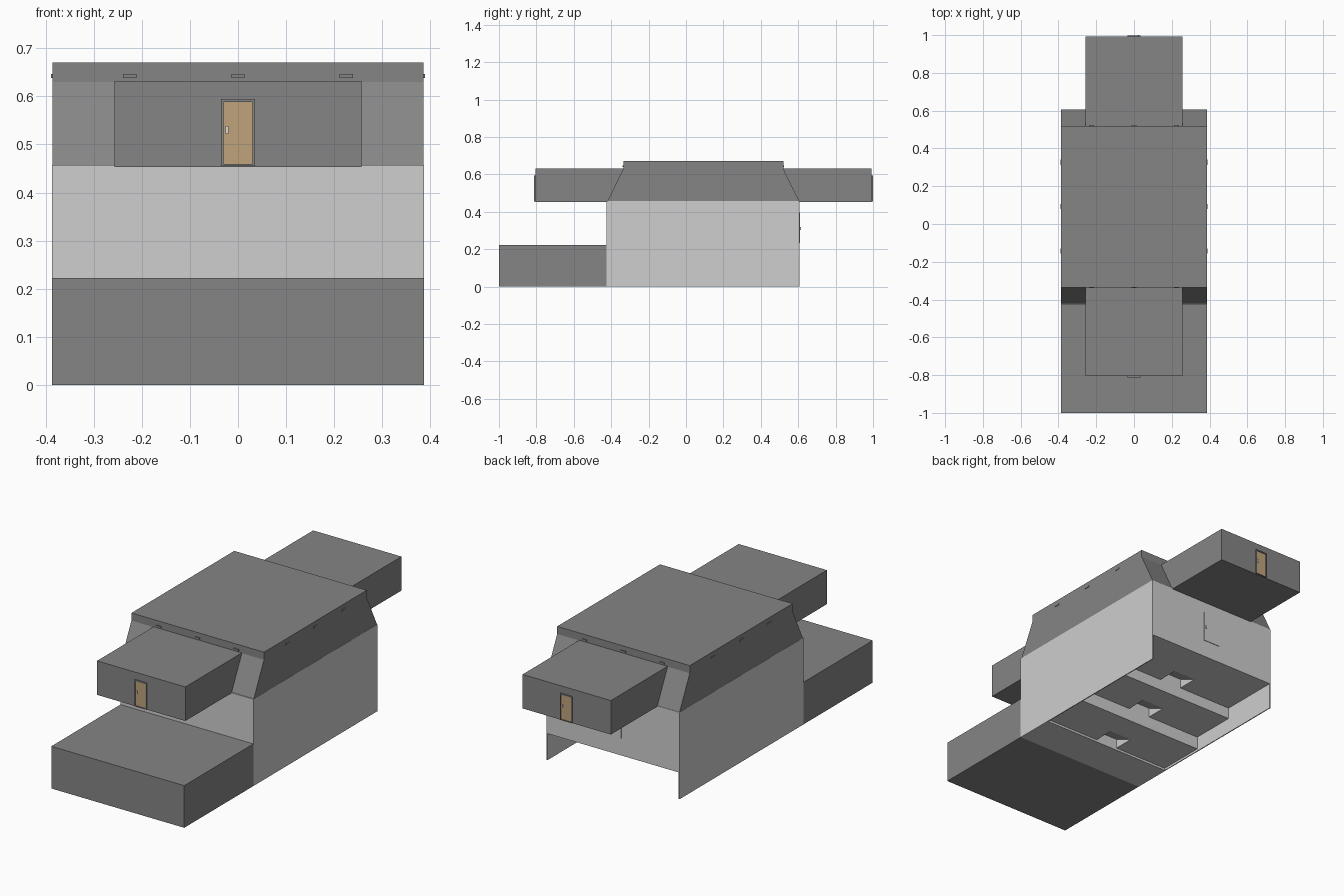
import bpy, bmesh

if "Cube" in bpy.data.objects:
    bpy.data.objects.remove(bpy.data.objects["Cube"])


def material(name, rgb):
    m = bpy.data.materials.new(name)
    m.diffuse_color = (*rgb, 1)
    m.use_nodes = True
    m.node_tree.nodes["Principled BSDF"].inputs["Base Color"].default_value = m.diffuse_color
    return m


DARK = material("dark_grey", (0.235, 0.235, 0.235))
LIGHT = material("light_grey", (0.62, 0.62, 0.62))
TAN = material("tan_wood", (0.52, 0.37, 0.20))
METAL = material("pale_metal", (0.72, 0.72, 0.75))


def mesh_object(name, verts, faces, mat, solid=True):
    me = bpy.data.meshes.new(name)
    me.from_pydata(verts, [], faces)
    if solid:
        bm = bmesh.new()
        bm.from_mesh(me)
        bmesh.ops.recalc_face_normals(bm, faces=bm.faces)
        bm.to_mesh(me)
        bm.free()
    me.materials.append(mat)
    ob = bpy.data.objects.new(name, me)
    bpy.context.collection.objects.link(ob)
    return ob


def prism(name, profile, x0, x1, mat):
    """Solid from a (y, z) outline, stretched along x."""
    n = len(profile)
    verts = [(x, y, z) for x in (x0, x1) for y, z in profile]
    faces = [tuple(range(n)), tuple(range(n, 2 * n))]
    faces += [(i, (i + 1) % n, n + (i + 1) % n, n + i) for i in range(n)]
    return mesh_object(name, verts, faces, mat)


def box(name, x0, x1, y0, y1, z0, z1, mat):
    return prism(name, [(y0, z0), (y1, z0), (y1, z1), (y0, z1)], x0, x1, mat)


def sheet(name, path, x0, x1, mat):
    """Open strip along a (y, z) path, facing down and back."""
    verts = [(x, y, z) for y, z in path for x in (x0, x1)]
    faces = [(2 * i, 2 * i + 2, 2 * i + 3, 2 * i + 1) for i in range(len(path) - 1)]
    return mesh_object(name, verts, faces, mat, solid=False)


W = 0.387          # half width of the building
FRONT, BACK = -0.425, 0.607
EAVE = 0.457
T = 0.005          # wall thickness

# low front block
box("front_block", -W, W, -1.0, FRONT, 0, 0.222, DARK)

# hall walls, open underneath at the back
for side, s in (("left", -1), ("right", 1)):
    x0, x1 = sorted((s * W, s * (W - T)))
    box("hall_wall_" + side, x0, x1, FRONT, BACK, 0, EAVE, LIGHT)
box("hall_wall_front", -W + T, W - T, FRONT, FRONT + T, 0, EAVE, LIGHT)
box("hall_wall_back", -W + T, W - T, BACK - T, BACK, 0.14, EAVE, LIGHT)

# roof volume with sloped ends
prism("roof", [(-0.42, EAVE), (-0.335, 0.63), (-0.335, 0.67), (0.52, 0.67),
               (0.52, 0.63), (0.605, EAVE)], -W + 0.001, W - 0.001, DARK)

# stepped floor seen from below, with a ramp recess behind every step
STEPS = [(-0.215, 0.0, 0.012), (0.04, 0.012, 0.08), (0.285, 0.08, 0.14)]
RW, RL, RH = 0.065, 0.11, 0.05
plain, ramped = [(FRONT, 0.0)], [(FRONT, 0.0)]
for y, low, high in STEPS:
    plain += [(y, low), (y, high)]
    ramped += [(y, low), (y, high + RH), (y + RL, high)]
    for s in (-1, 1):
        mesh_object("ramp_cheek", [(s * RW, y, high), (s * RW, y, high + RH),
                                   (s * RW, y + RL, high)],
                    [(0, 1, 2) if s > 0 else (0, 2, 1)], LIGHT, solid=False)
for path in (plain, ramped):
    path.append((BACK - T, 0.14))
sheet("tier_floor_left", plain, -W + T, -RW, LIGHT)
sheet("tier_floor_right", plain, RW, W - T, LIGHT)
sheet("tier_floor_middle", ramped, -RW, RW, LIGHT)

# entrance boxes at both ends, each with a framed door
for name, s, inner, outer in (("front", -1, 0.335, 0.805), ("rear", 1, 0.52, 0.992)):
    def slab(part, x0, x1, d0, d1, z0, z1, mat):
        y0, y1 = sorted((s * d0, s * d1))
        box(name + "_" + part, x0, x1, y0, y1, z0, z1, mat)
    slab("entrance", -0.257, 0.257, inner, outer, 0.453, 0.632, DARK)
    slab("door", -0.03, 0.03, outer, outer + 0.003, 0.459, 0.588, TAN)
    for k in (-1, 1):
        a, b = sorted((k * 0.03, k * 0.035))
        slab("door_jamb", a, b, outer, outer + 0.007, 0.455, 0.594, DARK)
    slab("door_lintel", -0.03, 0.03, outer, outer + 0.007, 0.588, 0.594, DARK)
    slab("door_sill", -0.03, 0.03, outer, outer + 0.007, 0.455, 0.459, DARK)
    kx = s * 0.023
    slab("door_handle", kx - 0.003, kx + 0.003, outer, outer + 0.008, 0.523, 0.538, METAL)

# service door low on the back wall
box("back_door", -0.05, 0.05, BACK, BACK + 0.003, 0.232, 0.395, LIGHT)
box("back_door_handle", 0.035, 0.041, BACK, BACK + 0.008, 0.303, 0.318, METAL)

# small fixtures under the roof edge
for i in (-1, 0, 1):
    for y in (-0.337, 0.522):
        box("end_fixture", i * 0.225 - 0.014, i * 0.225 + 0.014,
            y - 0.003, y + 0.003, 0.638, 0.646, DARK)
    for x in (-W, W):
        box("side_fixture", x - 0.002, x + 0.002,
            0.0925 + i * 0.235 - 0.014, 0.0925 + i * 0.235 + 0.014, 0.638, 0.646, DARK)
